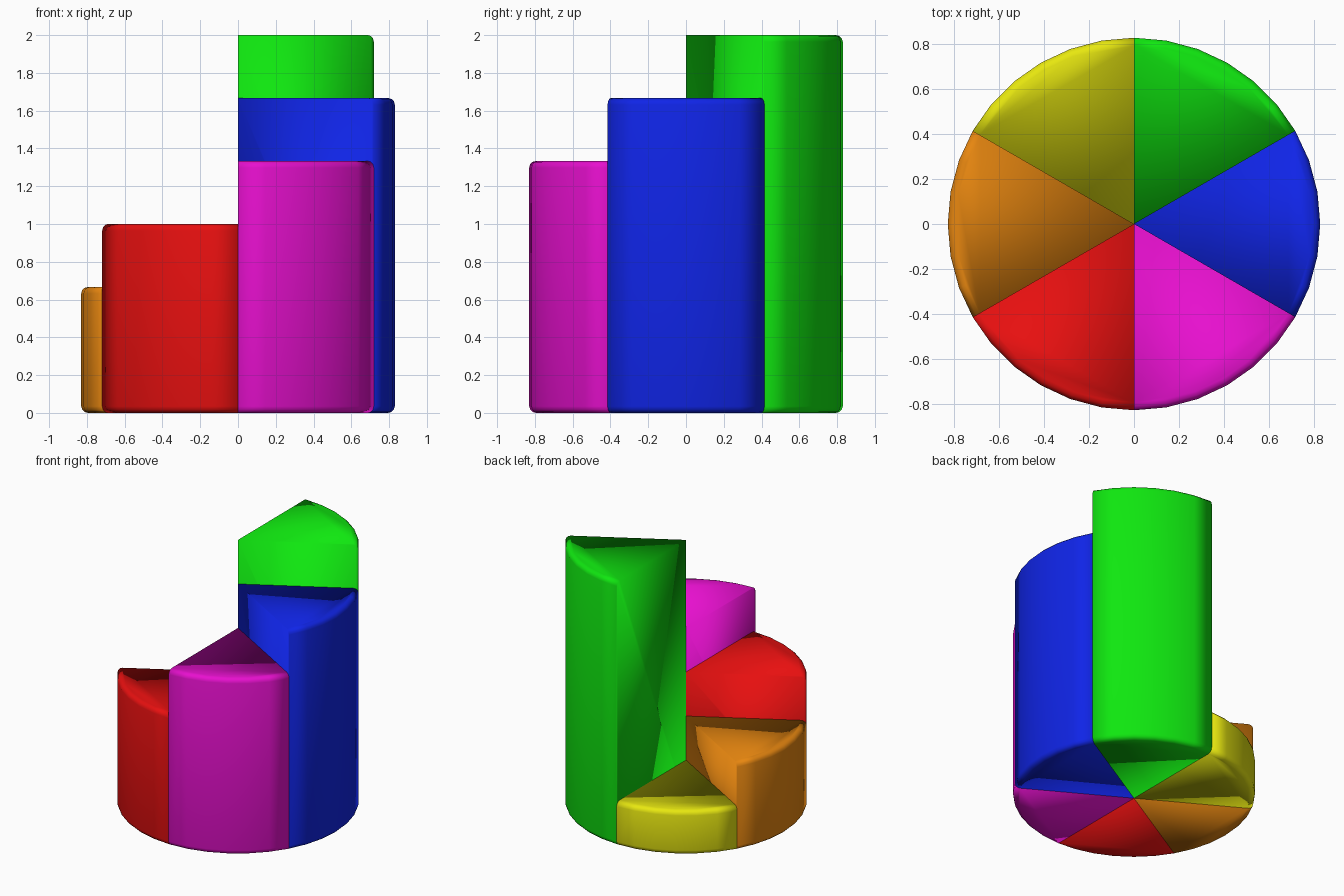
import bpy, bmesh, math

if "Cube" in bpy.data.objects:
    bpy.data.objects.remove(bpy.data.objects["Cube"])

RADIUS = 0.83      # outer radius of the ring of wedges
ROUND = 0.035      # rounding of the curved rim, top and bottom
STEPS = 6          # facets along each wedge's arc
ROUND_STEPS = 3    # facets across the rounded rim

# name, height in thirds, linear colour (in counter-clockwise order from the back)
WEDGES = [
    ("yellow", 1, (0.8, 0.8, 0.005)),
    ("orange", 2, (0.8, 0.24, 0.005)),
    ("red", 3, (0.8, 0.005, 0.005)),
    ("magenta", 4, (0.8, 0.005, 0.62)),
    ("blue", 5, (0.005, 0.018, 0.8)),
    ("green", 6, (0.005, 0.8, 0.005)),
]


def rim_profile(height):
    """Outer (radius, z) points from bottom to top, rounded at both ends."""
    arc = [math.radians(90 * i / ROUND_STEPS) for i in range(ROUND_STEPS + 1)]
    low = [(RADIUS - ROUND + ROUND * math.sin(a), ROUND - ROUND * math.cos(a)) for a in arc]
    return low + [(r, height - z) for r, z in reversed(low)]


def make_wedge(name, height, start, colour):
    bm = bmesh.new()
    bottom = bm.verts.new((0, 0, 0))
    top = bm.verts.new((0, 0, height))
    columns = []
    for i in range(STEPS + 1):
        a = math.radians(start + 60 * i / STEPS)
        columns.append([bm.verts.new((r * math.cos(a), r * math.sin(a), z))
                        for r, z in rim_profile(height)])
    # curved outer wall
    for a, b in zip(columns, columns[1:]):
        for j in range(len(a) - 1):
            bm.faces.new((a[j], b[j], b[j + 1], a[j + 1]))
    # flat side walls, top and base
    bm.faces.new([bottom] + columns[0] + [top])
    bm.faces.new([top] + columns[-1][::-1] + [bottom])
    bm.faces.new([top] + [c[-1] for c in columns])
    bm.faces.new([bottom] + [c[0] for c in reversed(columns)])
    bmesh.ops.recalc_face_normals(bm, faces=bm.faces)
    for f in bm.faces:
        f.smooth = True
    mesh = bpy.data.meshes.new(name + "_wedge")
    bm.to_mesh(mesh)
    bm.free()
    mat = bpy.data.materials.new(name)
    mat.diffuse_color = (*colour, 1)
    mat.use_nodes = True
    mat.node_tree.nodes["Principled BSDF"].inputs["Base Color"].default_value = mat.diffuse_color
    mesh.materials.append(mat)
    obj = bpy.data.objects.new(name + "_wedge", mesh)
    bpy.context.collection.objects.link(obj)


# spiral staircase of wedges, each a third of a unit taller than the last
for k, (name, thirds, colour) in enumerate(WEDGES):
    make_wedge(name, thirds / 3, 90 + 60 * k, colour)
